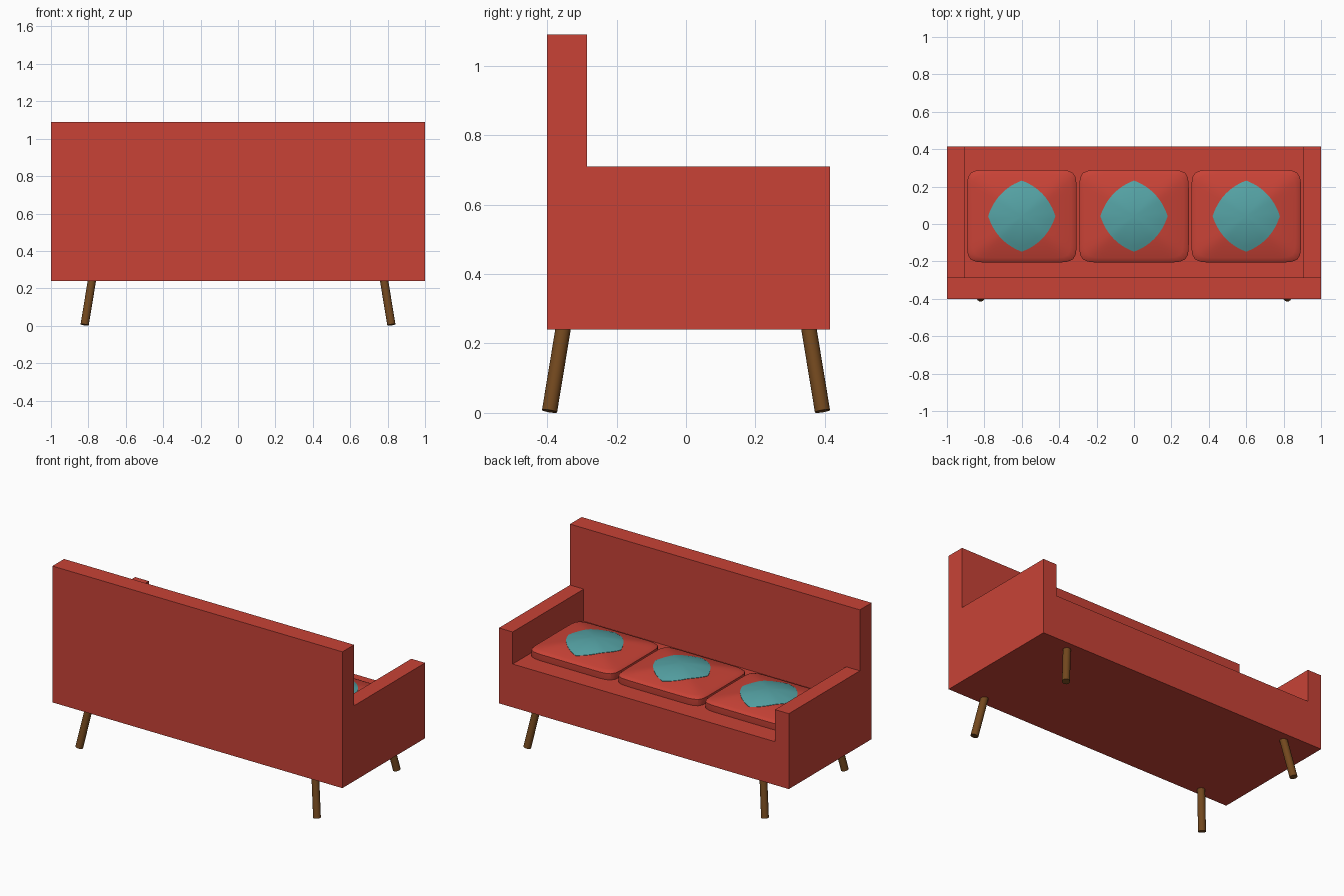
import bpy, bmesh, math
from mathutils import Vector

if "Cube" in bpy.data.objects:
    bpy.data.objects.remove(bpy.data.objects["Cube"])


def material(name, color):
    m = bpy.data.materials.new(name)
    m.diffuse_color = (*color, 1)
    m.use_nodes = True
    m.node_tree.nodes["Principled BSDF"].inputs["Base Color"].default_value = m.diffuse_color
    return m


RED = material("red_fabric", (0.58, 0.055, 0.037))
TEAL = material("teal_fabric", (0.09, 0.36, 0.37))
WOOD = material("wood", (0.17, 0.065, 0.013))


def add_object(name, bm, mat=None, smooth=False):
    bmesh.ops.recalc_face_normals(bm, faces=bm.faces[:])
    me = bpy.data.meshes.new(name)
    bm.to_mesh(me)
    bm.free()
    ob = bpy.data.objects.new(name, me)
    bpy.context.collection.objects.link(ob)
    if mat:
        me.materials.append(mat)
    if smooth:
        bpy.ops.object.select_all(action='DESELECT')
        ob.select_set(True)
        bpy.context.view_layer.objects.active = ob
        bpy.ops.object.shade_smooth_by_angle(angle=math.radians(35))
    return ob


def box(name, lo, hi, mat=None):
    bm = bmesh.new()
    bmesh.ops.create_cube(bm, size=1)
    lo, hi = Vector(lo), Vector(hi)
    for v in bm.verts:
        v.co = Vector((lo[i] + (v.co[i] + 0.5) * (hi[i] - lo[i]) for i in range(3)))
    return add_object(name, bm, mat)


def loft(name, rings, mat, apex):
    """Stack closed rings, cap the first and close the last onto an apex."""
    bm = bmesh.new()
    rows = [[bm.verts.new(p) for p in ring] for ring in rings]
    n = len(rows[0])
    for a, b in zip(rows, rows[1:]):
        for i in range(n):
            j = (i + 1) % n
            bm.faces.new((a[i], a[j], b[j], b[i]))
    tip = bm.verts.new(apex)
    for i in range(n):
        bm.faces.new((rows[-1][i], rows[-1][(i + 1) % n], tip))
    bm.faces.new(rows[0])
    return add_object(name, bm, mat, smooth=True)


# Upholstered body: one block with the seat well and the space over the arms cut away
body = box("sofa_body", (-1, -0.40, 0.24), (1, 0.415, 1.09), RED)
cutters = [box("seat_well_cutter", (-0.905, -0.285, 0.51), (0.905, 0.6, 1.3)),
           box("arm_top_cutter", (-1.2, -0.285, 0.71), (1.2, 0.6, 1.3))]
for c in cutters:
    mod = body.modifiers.new("cut", 'BOOLEAN')
    mod.operation = 'DIFFERENCE'
    mod.solver = 'EXACT'
    mod.object = c
    c.hide_render = True
    c.hide_set(True)

# Seat cushions: rounded rectangles with a gently domed top
HX, HY, CY, N = 0.293, 0.248, 0.042, 10


def dome(x, y):
    s = ((abs(x) / HX) ** N + (abs(y) / HY) ** N) ** (1 / N)
    return 0.555 + 0.045 * (1 - s * s)


def cushion_ring(cx, s, z):
    pts = []
    for i in range(80):
        a = 2 * math.pi * i / 80
        c, d = math.cos(a), math.sin(a)
        # evenly spread superellipse
        px = math.copysign(abs(c) ** (2 / N), c) if abs(c) < abs(d) else c
        py = d
        k = 1 / ((abs(c) ** N + abs(d) ** N) ** (1 / N))
        pts.append((cx + HX * s * c * k, CY + HY * s * d * k, z))
    return pts


# Teal pad: diamond with bowed sides, following the cushion dome
def pad_ring(cx, s, drop=0.0):
    pts = []
    for q in range(4):
        for i in range(12):
            t = i / 12
            b = 0.48 * t * (1 - t)
            u, v = 1 - t + b, t + b
            for _ in range(q):
                u, v = -v, u
            x, y = 0.18 * s * u, 0.19 * s * v
            z = dome(x, y) + 0.002 + 0.013 * (1 - s * s) - drop
            pts.append((cx + x, CY + y, z))
    return pts


for k, side in enumerate(("left", "middle", "right")):
    cx = 0.6 * (k - 1)
    steps = (0.97, 0.9, 0.8, 0.65, 0.5, 0.35, 0.18)
    rings = [cushion_ring(cx, 0.99, 0.50), cushion_ring(cx, 1, 0.515), cushion_ring(cx, 1, 0.55)]
    rings += [cushion_ring(cx, s, 0.555 + 0.045 * (1 - s * s)) for s in steps]
    loft(side + "_seat_cushion", rings, RED, (cx, CY, 0.60))
    pads = [pad_ring(cx, 1, 0.02)] + [pad_ring(cx, s) for s in (1, 0.85, 0.7, 0.5, 0.3, 0.15)]
    loft(side + "_teal_pad", pads, TEAL, (cx, CY, 0.615))

# Splayed round legs
for sx, xn in ((-1, "left"), (1, "right")):
    for sy, yn in ((-1, "front"), (1, "back")):
        foot = Vector((sx * 0.82, sy * 0.393, 0.005))
        top = Vector((sx * 0.778, sy * 0.351, 0.26))
        axis = top - foot
        bm = bmesh.new()
        bmesh.ops.create_cone(bm, cap_ends=True, segments=24, radius1=0.022,
                              radius2=0.022, depth=axis.length)
        leg = add_object(f"{yn}_{xn}_leg", bm, WOOD, smooth=True)
        leg.location = (foot + top) / 2
        leg.rotation_euler = axis.to_track_quat('Z', 'Y').to_euler()
